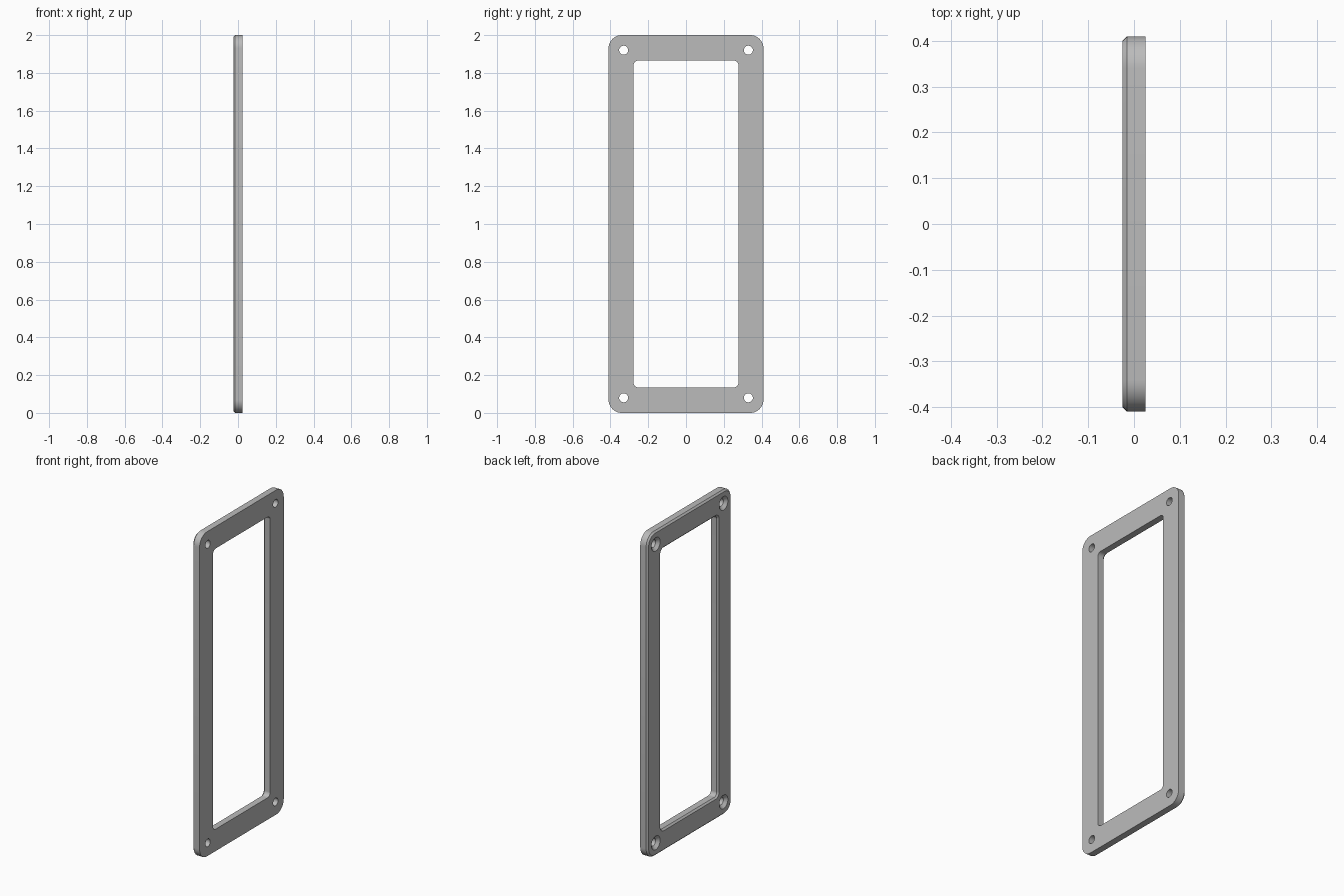
import bpy, bmesh
from math import sin, cos, pi

cube = bpy.data.objects.get("Cube")
if cube:
    bpy.data.objects.remove(cube, do_unlink=True)

BACK, FRONT, CHAMFER = -0.025, 0.025, 0.01


def rounded_rect(half_y, half_z, radius, steps=10):
    """Outline of a rounded rectangle centred on y = 0, z = 1."""
    points = []
    for quarter, (sy, sz) in enumerate([(1, 1), (-1, 1), (-1, -1), (1, -1)]):
        for i in range(steps + 1):
            a = (quarter + i / steps) * pi / 2
            points.append((sy * (half_y - radius) + radius * cos(a),
                           1 + sz * (half_z - radius) + radius * sin(a)))
    return points


def circle(y, z, radius, steps=32):
    return [(y + radius * cos(2 * pi * i / steps), z + radius * sin(2 * pi * i / steps))
            for i in range(steps)]


def add_wall(bm, sections):
    """Skin a wall through (x, outline) sections; return its end edge loops."""
    rings = [[bm.verts.new((x, y, z)) for y, z in outline] for x, outline in sections]
    n = len(rings[0])
    for a, b in zip(rings, rings[1:]):
        for i in range(n):
            j = (i + 1) % n
            bm.faces.new((a[i], a[j], b[j], b[i]))
    return [[bm.edges.get((r[i], r[(i + 1) % n])) for i in range(n)]
            for r in (rings[0], rings[-1])]


bm = bmesh.new()
walls = []

# Outer rim and window opening, chamfered on the back
outer = rounded_rect(0.41, 1.0, 0.07)
outer_small = rounded_rect(0.41 - CHAMFER, 1.0 - CHAMFER, 0.07 - CHAMFER)
walls.append(add_wall(bm, [(BACK, outer_small), (BACK + CHAMFER, outer), (FRONT, outer)]))
inner = rounded_rect(0.278, 0.865, 0.025)
inner_big = rounded_rect(0.278 + CHAMFER, 0.865 + CHAMFER, 0.025 + CHAMFER)
walls.append(add_wall(bm, [(BACK, inner_big), (BACK + CHAMFER, inner), (FRONT, inner)]))

# Countersunk screw holes in the corners
for y in (-0.33, 0.33):
    for z in (0.08, 1.92):
        wide, narrow = circle(y, z, 0.042), circle(y, z, 0.024)
        walls.append(add_wall(bm, [(BACK, wide), (BACK + 0.018, narrow), (FRONT, narrow)]))

# Flat back and front faces
for side, normal in ((0, (-1, 0, 0)), (1, (1, 0, 0))):
    edges = [e for wall in walls for e in wall[side]]
    bmesh.ops.triangle_fill(bm, use_beauty=True, use_dissolve=False, edges=edges, normal=normal)
bmesh.ops.recalc_face_normals(bm, faces=bm.faces)

mesh = bpy.data.meshes.new("frame_plate")
bm.to_mesh(mesh)
bm.free()
frame = bpy.data.objects.new("frame_plate", mesh)
bpy.context.collection.objects.link(frame)

# Plain grey finish
grey = bpy.data.materials.new("plain_grey")
grey.use_nodes = True
colour = (0.5, 0.5, 0.5, 1)
grey.diffuse_color = colour
grey.node_tree.nodes["Principled BSDF"].inputs["Base Color"].default_value = colour
mesh.materials.append(grey)

bpy.ops.object.select_all(action='DESELECT')
frame.select_set(True)
bpy.context.view_layer.objects.active = frame
bpy.ops.object.shade_smooth_by_angle(angle=pi / 6)
